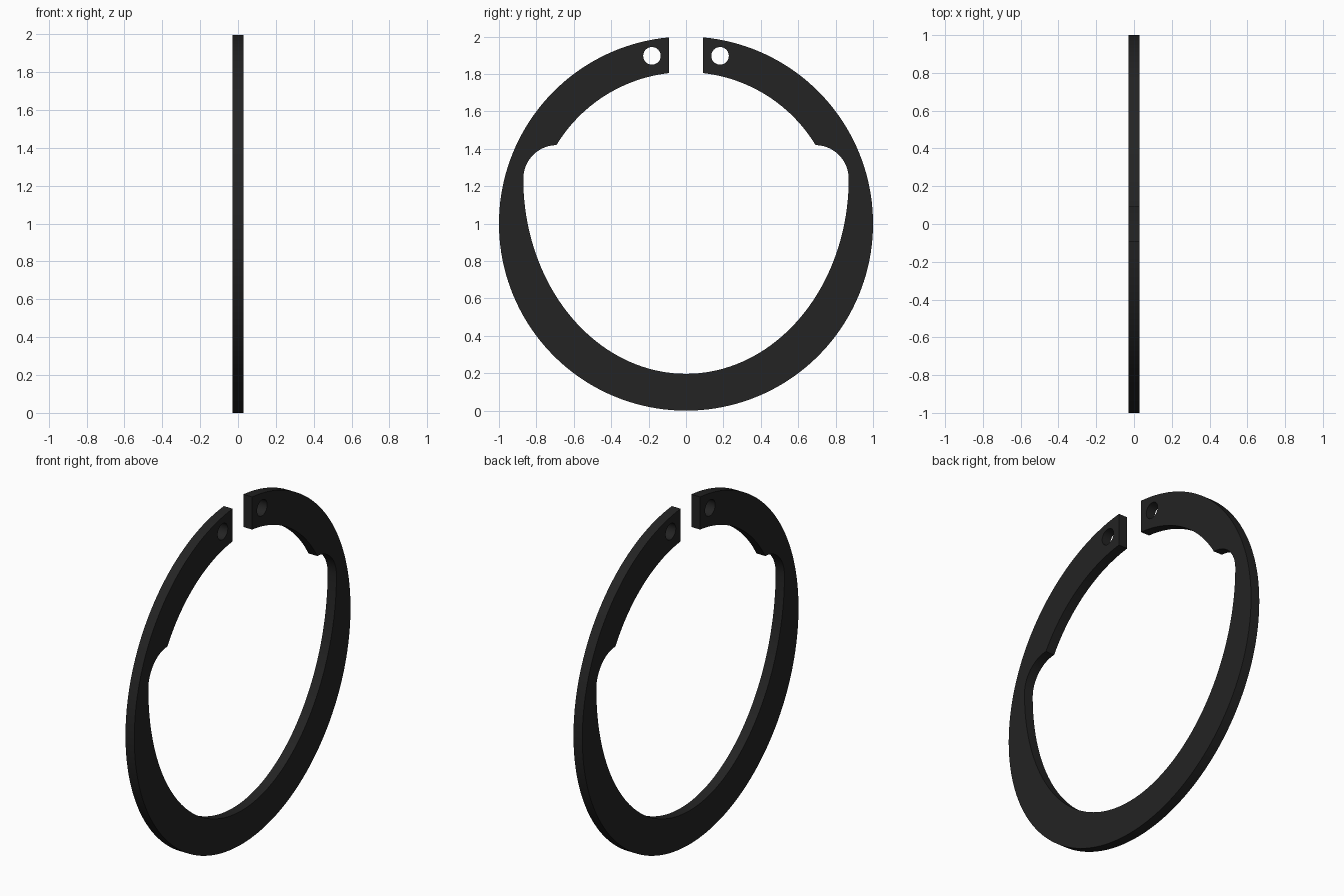
import bpy
from math import sin, cos, pi, asin, acos, radians

if "Cube" in bpy.data.objects:
    bpy.data.objects.remove(bpy.data.objects["Cube"])

HALF_GAP = 0.09
THICK = 0.057
NOTCH_Y, NOTCH_Z, NOTCH_R = 0.69, 1.24, 0.18


def arc(cx, cz, rx, rz, a0, a1, n):
    """Points along an elliptical arc, both ends included."""
    return [(cx + rx * cos(a0 + (a1 - a0) * i / n),
             cz + rz * sin(a0 + (a1 - a0) * i / n)) for i in range(n + 1)]


# Right half of the outline: bottom -> outer rim -> tip -> inner edge -> bottom
half = arc(0, 1, 1, 1, -pi / 2, 0, 40)
half += arc(0, 1, 1, 1, 0, acos(HALF_GAP), 38)[1:]
half += arc(0, 1, 0.81, 0.81, acos(HALF_GAP / 0.81), asin(0.42 / 0.81), 24)
half += arc(NOTCH_Y, NOTCH_Z, NOTCH_R, NOTCH_R, radians(88), 0, 16)
half += arc(0, NOTCH_Z, 0.87, 1.043, 0, -pi / 2, 40)[1:]

# Mirror for the left half, sharing the two bottom points
outline = half + [(-y, z) for y, z in reversed(half[1:-1])]

curve = bpy.data.curves.new("retaining_ring", 'CURVE')
curve.dimensions = '2D'
curve.fill_mode = 'BOTH'
curve.extrude = THICK / 2


def add_loop(points):
    s = curve.splines.new('POLY')
    s.points.add(len(points) - 1)
    for p, (y, z) in zip(s.points, points):
        p.co = (y, z, 0, 1)
    s.use_cyclic_u = True


# Ring body and the two plier holes
add_loop(outline)
for side in (-1, 1):
    add_loop(arc(side * 0.182, 1.897, 0.047, 0.047, 0, 2 * pi, 32)[:-1])

ring = bpy.data.objects.new("retaining_ring", curve)
bpy.context.collection.objects.link(ring)
ring.rotation_euler = (pi / 2, 0, pi / 2)

mat = bpy.data.materials.new("black steel")
mat.diffuse_color = (0.017, 0.017, 0.017, 1)
mat.use_nodes = True
mat.node_tree.nodes["Principled BSDF"].inputs["Base Color"].default_value = mat.diffuse_color
curve.materials.append(mat)

# Turn into a clean mesh, smooth round edges, crisp corners
bpy.context.view_layer.objects.active = ring
ring.select_set(True)
bpy.ops.object.convert(target='MESH')
ring = bpy.context.view_layer.objects.active
bpy.ops.object.mode_set(mode='EDIT')
bpy.ops.mesh.select_all(action='SELECT')
bpy.ops.mesh.remove_doubles(threshold=0.0005)
bpy.ops.mesh.normals_make_consistent(inside=False)
bpy.ops.object.mode_set(mode='OBJECT')
bpy.ops.object.transform_apply(location=True, rotation=True, scale=True)
bpy.ops.object.shade_smooth_by_angle(angle=radians(30))
